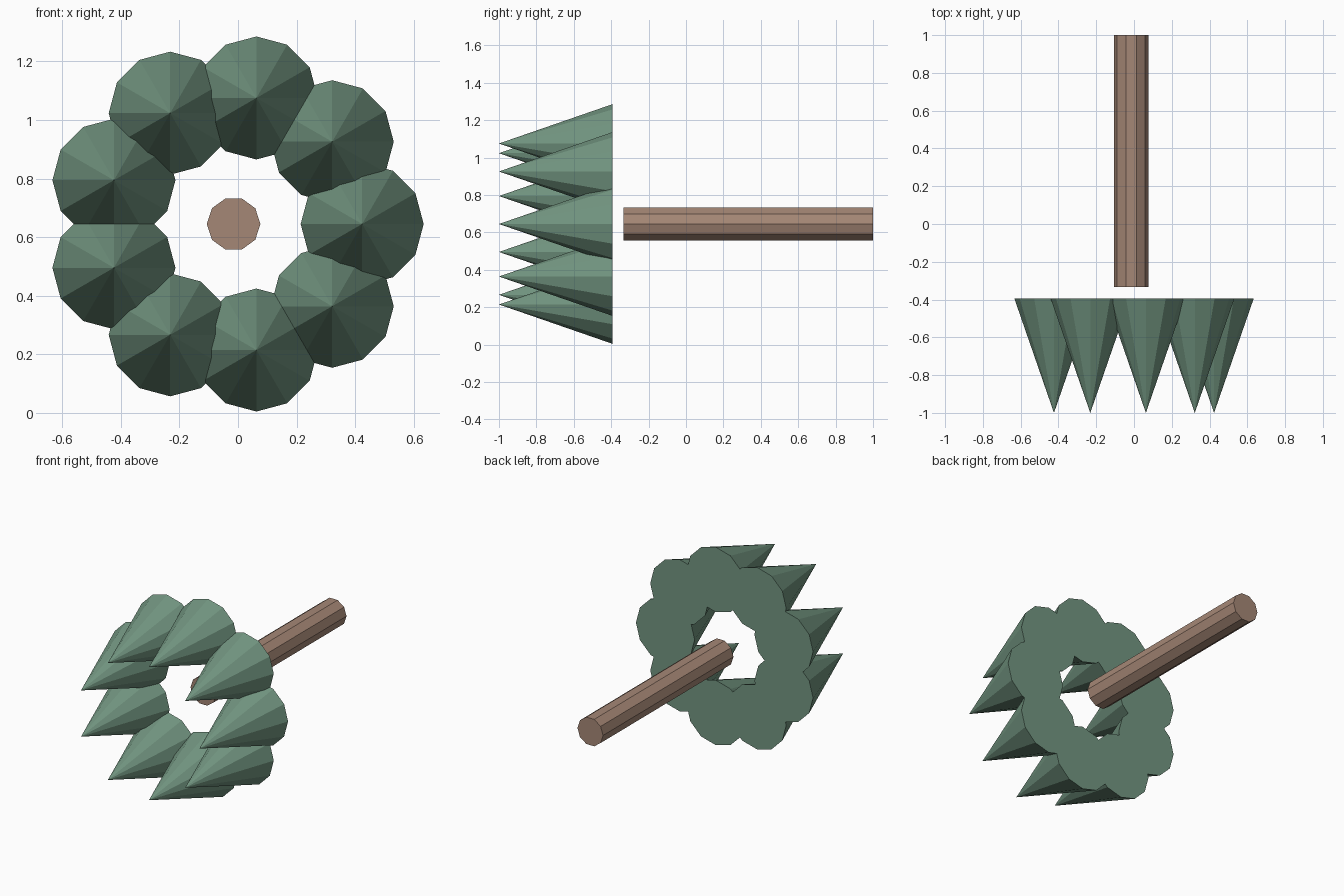
import bpy, bmesh
from math import radians, sin, cos
from mathutils import Matrix

if "Cube" in bpy.data.objects:
    bpy.data.objects.remove(bpy.data.objects["Cube"])

CX, CZ = -0.013, 0.645      # axis of the ring and shaft
RING_R, CONES = 0.437, 9


def material(name, rgb):
    m = bpy.data.materials.new(name)
    m.diffuse_color = (*rgb, 1.0)
    m.use_nodes = True
    m.node_tree.nodes["Principled BSDF"].inputs["Base Color"].default_value = m.diffuse_color
    return m


def forward_cone(name, sides, r_back, r_front, x, z, y_front, y_back, mat, spin=0):
    """Capped flat-shaded cone or prism whose axis points toward -y."""
    bm = bmesh.new()
    bmesh.ops.create_cone(
        bm, cap_ends=True, segments=sides, radius1=r_back, radius2=r_front,
        depth=y_back - y_front,
        matrix=Matrix.Rotation(radians(90), 4, 'X') @ Matrix.Rotation(radians(spin), 4, 'Z'))
    bmesh.ops.remove_doubles(bm, verts=bm.verts, dist=1e-5)
    bmesh.ops.recalc_face_normals(bm, faces=bm.faces)
    mesh = bpy.data.meshes.new(name)
    bm.to_mesh(mesh)
    bm.free()
    mesh.materials.append(mat)
    ob = bpy.data.objects.new(name, mesh)
    ob.location = (x, (y_front + y_back) / 2, z)
    bpy.context.collection.objects.link(ob)
    return ob


green = material("foliage_green", (0.17, 0.305, 0.22))
brown = material("wood_brown", (0.376, 0.242, 0.18))

# Ring of spikes pointing forward
for i in range(CONES):
    a = radians(360 / CONES * i)
    forward_cone(f"spike_{i + 1}", 12, 0.21, 0.0,
                 CX + RING_R * cos(a), CZ + RING_R * sin(a), -1.0, -0.394, green)

# Shaft behind the ring
forward_cone("shaft", 10, 0.0915, 0.0915, CX - 0.002, CZ, -0.333, 1.0, brown, spin=90)
